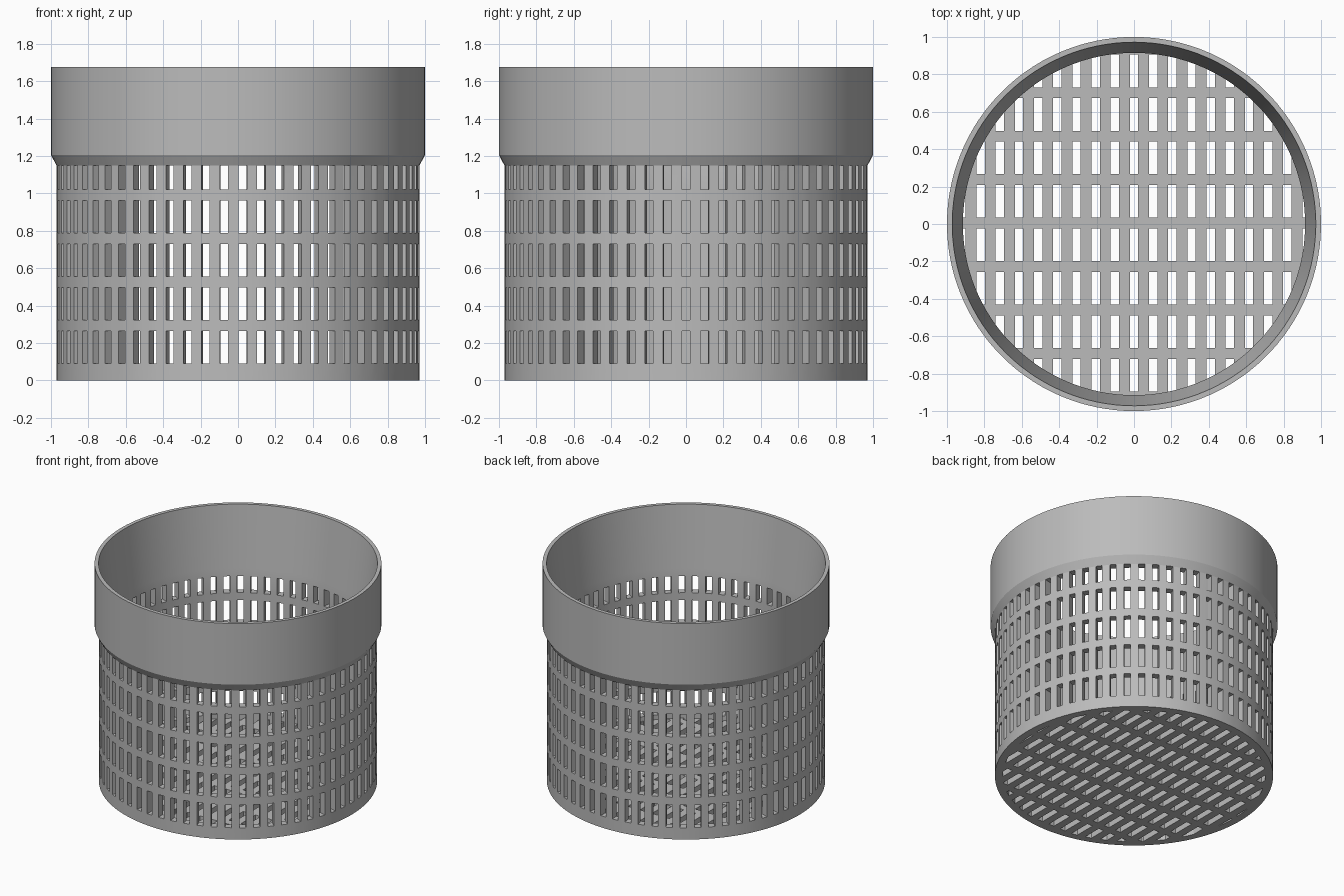
import bpy, bmesh, math
from mathutils import Matrix, Vector

if "Cube" in bpy.data.objects:
    bpy.data.objects.remove(bpy.data.objects["Cube"], do_unlink=True)

SLOTS = 61            # slots around the wall
SLOT_W = 0.045
SLOT_H = 0.175
PITCH = 0.2325        # row spacing, wall and floor alike
R_OUT, R_IN, R_RIM, R_LIP = 0.97, 0.915, 1.0, 0.972
FLARE_LOW, FLARE_TOP, TOP = 1.148, 1.205, 1.675
FLOOR_T = 0.055

grey = bpy.data.materials.new("plain grey")
grey.use_nodes = True
grey.diffuse_color = (0.5, 0.5, 0.5, 1)
grey.node_tree.nodes["Principled BSDF"].inputs["Base Color"].default_value = (0.5, 0.5, 0.5, 1)


def add_object(name, bm):
    bmesh.ops.recalc_face_normals(bm, faces=bm.faces)
    mesh = bpy.data.meshes.new(name)
    bm.to_mesh(mesh)
    bm.free()
    obj = bpy.data.objects.new(name, mesh)
    bpy.context.collection.objects.link(obj)
    mesh.materials.append(grey)
    return obj


def select_only(obj):
    bpy.ops.object.select_all(action='DESELECT')
    obj.select_set(True)
    bpy.context.view_layer.objects.active = obj


# Height levels: slot rows lie between odd and even levels
levels = [0.0]
for row in range(5):
    low = 0.09 + row * PITCH
    levels += [low, min(low + SLOT_H, FLARE_LOW)]
levels += [FLARE_TOP, TOP]


def outer_radius(z):
    return R_OUT if z <= FLARE_LOW else R_RIM


def inner_radius(z):
    return R_IN + (R_LIP - R_IN) * max(0, z - FLARE_LOW) / (TOP - FLARE_LOW)


def wall_ring(bm, r, z):
    """Two points per slot, set so that the slot sides stay parallel."""
    half = math.asin(SLOT_W / 2 / r)
    ring = []
    for i in range(SLOTS):
        for side in (-half, half):
            a = math.tau * i / SLOTS + side
            ring.append(bm.verts.new((r * math.cos(a), r * math.sin(a), z)))
    return ring


# Slotted wall: two matching sheets, joined along every open edge
bm = bmesh.new()
outer = [wall_ring(bm, outer_radius(z), z) for z in levels]
inner = [wall_ring(bm, inner_radius(z), z) for z in levels]
partner = {}
for ring_o, ring_i in zip(outer, inner):
    partner.update(zip(ring_o, ring_i))
count = 2 * SLOTS
for j in range(len(levels) - 1):
    slot_row = j % 2 == 1 and levels[j + 1] <= FLARE_LOW
    for i in range(count):
        if slot_row and i % 2 == 0:
            continue
        n = (i + 1) % count
        quad = [outer[j][i], outer[j][n], outer[j + 1][n], outer[j + 1][i]]
        bm.faces.new(quad)
        bm.faces.new([partner[v] for v in reversed(quad)])
for edge in [e for e in bm.edges if e.is_boundary and e.verts[0] in partner]:
    a, b = edge.verts
    bm.faces.new([a, b, partner[b], partner[a]])
wall = add_object("basket_wall", bm)

# Floor disc
bm = bmesh.new()
bmesh.ops.create_cone(bm, cap_ends=True, segments=128, radius1=R_IN + 0.003,
                      radius2=R_IN + 0.003, depth=FLOOR_T,
                      matrix=Matrix.Translation((0, 0, FLOOR_T / 2)))
floor = add_object("basket_floor", bm)

# Floor slots
bm = bmesh.new()
for col in range(-9, 10):
    for row in range(-4, 4):
        spot = Vector((col * 0.1025, 0.121 + row * PITCH, FLOOR_T / 2))
        if row == -4 or row == 3:
            if abs(spot.x) > 0.7:
                continue
        bmesh.ops.create_cube(bm, size=1, matrix=Matrix.Translation(spot)
                              @ Matrix.Diagonal((SLOT_W, SLOT_H, 0.2, 1)))
cutter = add_object("floor_slot_cutter", bm)
cutter.hide_render = True

cut = floor.modifiers.new("slots", 'BOOLEAN')
cut.operation = 'DIFFERENCE'
cut.solver = 'EXACT'
cut.object = cutter
select_only(floor)
bpy.ops.object.modifier_apply(modifier=cut.name)
bpy.data.objects.remove(cutter, do_unlink=True)

for obj in (wall, floor):
    select_only(obj)
    bpy.ops.object.shade_smooth_by_angle(angle=math.radians(20))
